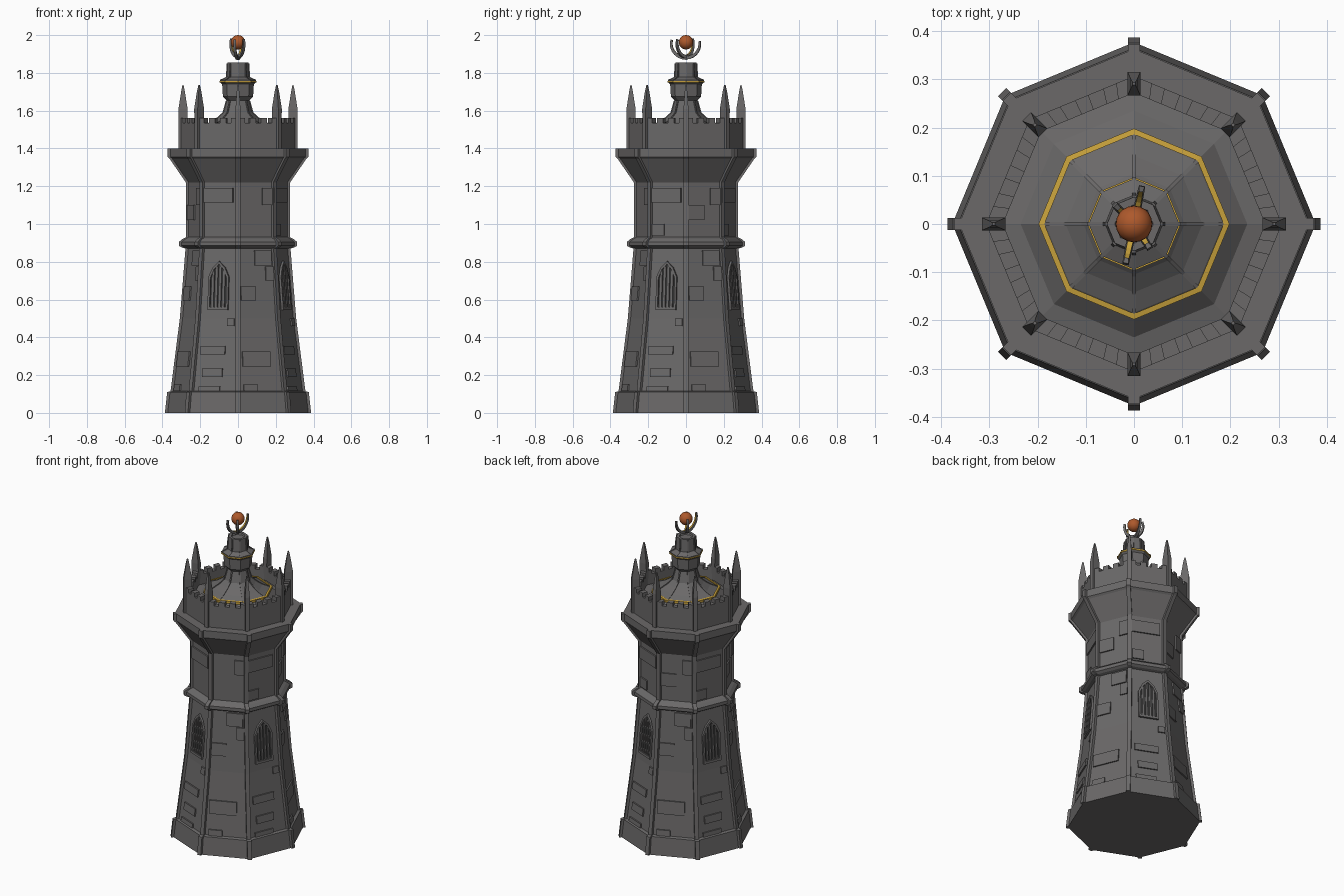
import bpy, bmesh, math
from mathutils import Vector

if "Cube" in bpy.data.objects:
    bpy.data.objects.remove(bpy.data.objects["Cube"])

C8 = math.cos(math.pi / 8)


def material(name, col):
    m = bpy.data.materials.new(name)
    m.diffuse_color = (*col, 1)
    m.use_nodes = True
    m.node_tree.nodes["Principled BSDF"].inputs["Base Color"].default_value = m.diffuse_color
    return m


STONE = material("grey stone", (0.145, 0.14, 0.14))
DARK = material("dark recess", (0.05, 0.05, 0.05))
GOLD = material("gold trim", (0.58, 0.36, 0.045))
ORB = material("orange orb", (0.42, 0.10, 0.025))


def finish(name, bm, *mats):
    bmesh.ops.recalc_face_normals(bm, faces=bm.faces)
    me = bpy.data.meshes.new(name)
    bm.to_mesh(me)
    bm.free()
    for m in mats:
        me.materials.append(m)
    ob = bpy.data.objects.new(name, me)
    bpy.context.collection.objects.link(ob)
    return ob


def loft(bm, rings, closed=False):
    """Skin a list of point rings; cap the ends or join last to first."""
    vs = [[bm.verts.new(p) for p in r] for r in rings]
    pairs = list(zip(vs, vs[1:])) + ([(vs[-1], vs[0])] if closed else [])
    for a, b in pairs:
        for i in range(len(a)):
            j = (i + 1) % len(a)
            bm.faces.new((a[i], a[j], b[j], b[i]))
    if not closed:
        bm.faces.new(vs[0][::-1])
        bm.faces.new(vs[-1])


def octagon(r, z):
    return [(r * math.cos(k * math.pi / 4), r * math.sin(k * math.pi / 4), z) for k in range(8)]


def lathe(name, profile, mat, closed=False):
    bm = bmesh.new()
    loft(bm, [octagon(r, z) for r, z in profile], closed)
    return finish(name, bm, mat)


def polar(a, r, t, z):
    return Vector((r * math.cos(a) - t * math.sin(a), r * math.sin(a) + t * math.cos(a), z))


# Tower shell, from plinth to corbelled ledge
BODY = [(.377, 0), (.365, .11), (.347, .115), (.298, .5), (.268, .87)]
UPPER = [(.266, .93), (.266, 1.22), (.352, 1.345), (.363, 1.355), (.363, 1.4)]
BAND = [(.287, .875), (.303, .885), (.303, .905), (.285, .92)]
lathe("tower_body", BODY + BAND + UPPER, STONE)


def radius(z):
    pts = BODY[2:] + UPPER[:2]
    for (r0, z0), (r1, z1) in zip(pts, pts[1:]):
        if z <= z1:
            return r0 + (r1 - r0) * (z - z0) / (z1 - z0)
    return pts[-1][0]


# Corner ribs following the shell
bm = bmesh.new()
for k in range(8):
    a = k * math.pi / 4
    rings = []
    for r, z in BODY + BAND + UPPER:
        rings.append([polar(a, r + d, t, z) for d, t in
                      ((-.03, -.012), (.01, -.012), (.01, .012), (-.03, .012))])
    loft(bm, rings)
finish("corner_ribs", bm, STONE)

# Parapet wall and merlons
lathe("parapet_wall", [(.307, 1.38), (.307, 1.535), (.272, 1.535), (.272, 1.38)], STONE, True)
bm = bmesh.new()
for k in range(8):
    a, b = k * math.pi / 4, (k + 1) * math.pi / 4
    for t0, t1 in ((0, .17), (.29, .44), (.56, .71), (.83, 1)):
        def at(r, t, z):
            return polar(a, r, 0, z).lerp(polar(b, r, 0, z), t)
        loft(bm, [[at(.307, t0, z), at(.307, t1, z), at(.272, t1, z), at(.272, t0, z)]
                  for z in (1.53, 1.56)])
finish("merlons", bm, STONE)

# Tapered spikes on the parapet corners
bm = bmesh.new()
for k in range(8):
    a = k * math.pi / 4
    rings = []
    for z, dr, dt, c in ((1.4, .022, .012, .293), (1.56, .024, .012, .291),
                         (1.61, .024, .013, .291), (1.7, .010, .007, .291), (1.735, .003, .003, .291)):
        rings.append([polar(a, c + i * dr, j * dt, z) for i, j in ((-1, -1), (1, -1), (1, 1), (-1, 1))])
    loft(bm, rings)
finish("parapet_spikes", bm, STONE)

# Roof deck, steps and slim turret
lathe("roof_and_turret", [(.28, 1.4), (.28, 1.47), (.235, 1.48), (.196, 1.512), (.184, 1.522),
                          (.142, 1.54), (.105, 1.565), (.078, 1.59), (.06, 1.655), (.08, 1.675),
                          (.084, 1.74), (.094, 1.75), (.094, 1.762), (.06, 1.778), (.056, 1.855),
                          (.04, 1.855), (.036, 1.845)], STONE)
lathe("roof_gold_band", [(.198, 1.505), (.198, 1.525), (.186, 1.527), (.186, 1.505)], GOLD, True)
lathe("turret_gold_band", [(.08, 1.746), (.097, 1.75), (.097, 1.757), (.08, 1.757)], GOLD, True)

# Thin ridges on roof and turret corners
bm = bmesh.new()
for k in range(8):
    a = k * math.pi / 4
    for path in (((.186, 1.522), (.142, 1.54), (.105, 1.565), (.078, 1.59), (.06, 1.655)),
                 ((.094, 1.762), (.06, 1.778), (.056, 1.85))):
        loft(bm, [[polar(a, r + d, t, z) for d, t in
                   ((-.01, -.004), (.004, -.004), (.004, .004), (-.01, .004))] for r, z in path])
finish("roof_ridges", bm, STONE)


def plate(bm, face, outline, d0, d1):
    """Plate lying on a tower side; outline is (sideways, height)."""
    a = -math.pi * 5 / 8 + face * math.pi / 4
    loft(bm, [[polar(a, radius(z) * C8 + d, u, z) for u, z in outline] for d in (d0, d1)])


def rect(u0, u1, z0, z1):
    return [(u0, z0), (u1, z0), (u1, z1), (u0, z1)]


# Raised stones: alternate sides carry windows
WINDOW_SIDE = [(-.09, .05, .31, .355), (-.075, .04, .19, .235), (-.11, .075, 1.115, 1.19),
               (-.09, .03, .115, .14), (.055, .095, .46, .5)]
PLAIN_SIDE = [(-.095, -.01, .595, .67), (-.01, .085, .78, .86), (.05, .095, .7, .775),
              (-.1, .06, .245, .325), (.035, .095, 1.1, 1.19), (-.1, -.02, .115, .15)]
EXTRA = [[(-.09, -.02, .94, 1.0)], [(-.09, 0, 1.02, 1.1)]]
bm = bmesh.new()
for f in range(8):
    stones = (PLAIN_SIDE if f % 2 else WINDOW_SIDE) + (EXTRA[f % 2] if f > 1 else [])
    for s in stones:
        plate(bm, f, rect(*s), -.01, .008)
finish("raised_stones", bm, STONE)

# Pointed windows: recess, frame and slats
recess, frame = bmesh.new(), bmesh.new()
ARCH = [(-.058, .545), (.058, .545), (.058, .72), (.035, .77), (0, .803), (-.035, .77), (-.058, .72)]
INNER = [(u * .8, .672 + (z - .672) * .88) for u, z in ARCH]
for f in range(0, 8, 2):
    plate(recess, f, ARCH, -.005, .002)
    for i in range(len(ARCH)):
        j = (i + 1) % len(ARCH)
        plate(frame, f, [ARCH[i], ARCH[j], INNER[j], INNER[i]], -.005, .012)
    for u in (-.031, -.0105, .0105, .031):
        plate(frame, f, rect(u - .0055, u + .0055, .55, .785 - abs(u)), -.005, .009)
finish("window_recesses", recess, DARK)
finish("window_frames_and_slats", frame, STONE)

# Floating orb
bm = bmesh.new()
bmesh.ops.create_uvsphere(bm, u_segments=20, v_segments=12, radius=.038)
orb = finish("orb", bm, ORB)
orb.location = (0, 0, 1.962)
for p in orb.data.polygons:
    p.use_smooth = True

# Curved claws cradling the orb, gold on the inside
bm = bmesh.new()
CENTRE = Vector((0, 0, 1.955))
inner = []
for deg, R, end in ((78, .075, 100), (258, .08, 105), (135, .052, 112), (303, .056, 108)):
    a = math.radians(deg)
    rings = []
    for i in range(8):
        s = math.radians(end * i / 7)
        w = .009 * (1 - .35 * i / 7)
        rings.append([polar(a, (R + d) * math.sin(s), t, CENTRE.z - (R * .3 + .075 * .7 + d) * math.cos(s))
                      for d, t in ((-w, -w * .7), (w, -w), (w, w), (-w, w * .7))])
    loft(bm, rings)
bmesh.ops.recalc_face_normals(bm, faces=bm.faces)
for fc in bm.faces:
    to_orb = (CENTRE - fc.calc_center_median()).normalized()
    fc.material_index = 1 if fc.normal.dot(to_orb) > .8 else 0
finish("orb_claws", bm, STONE, GOLD)
